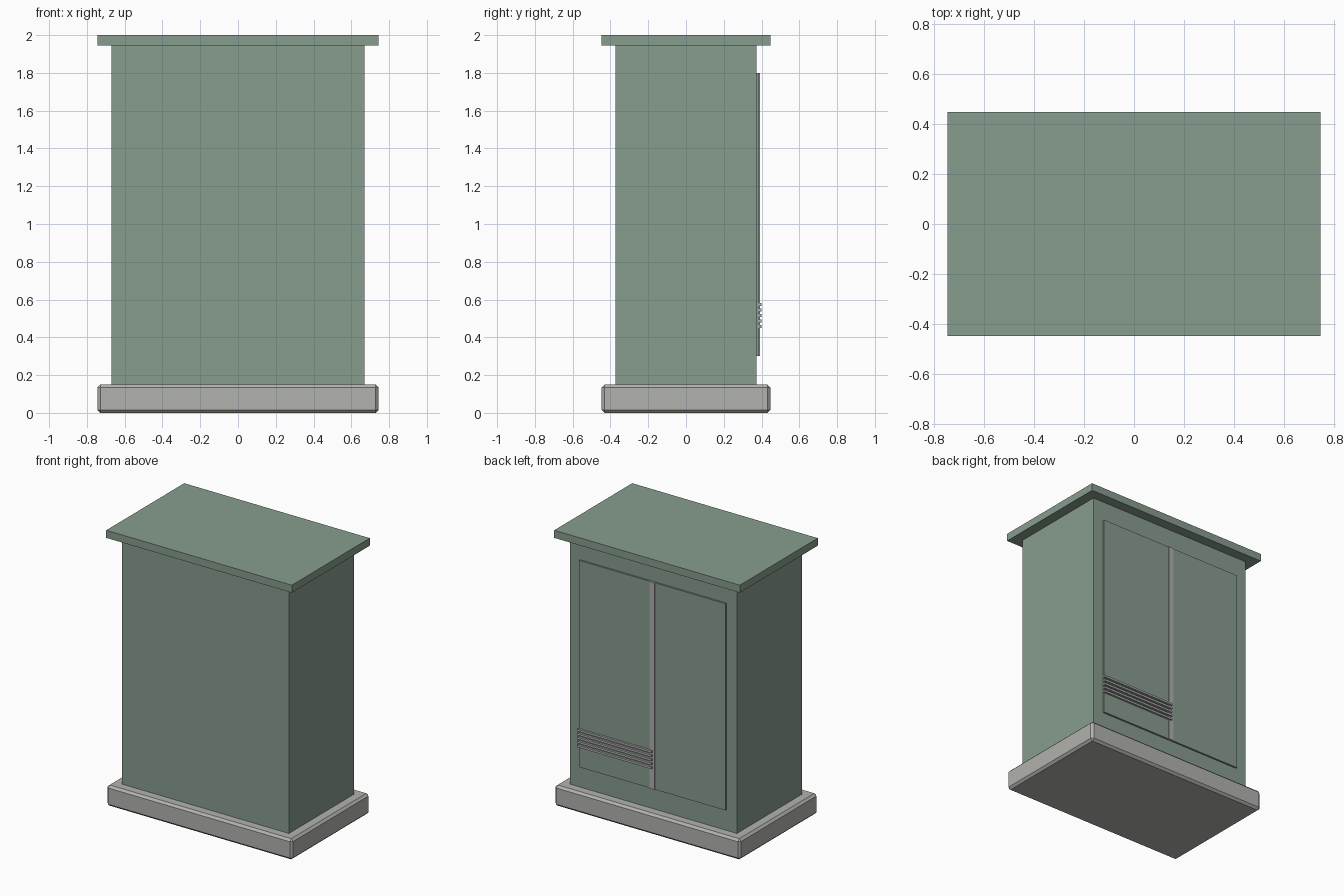
import bpy

cube = bpy.data.objects.get("Cube")
if cube:
    bpy.data.objects.remove(cube, do_unlink=True)


def material(name, colour):
    mat = bpy.data.materials.new(name)
    mat.use_nodes = True
    mat.diffuse_color = (*colour, 1)
    mat.node_tree.nodes["Principled BSDF"].inputs["Base Color"].default_value = (*colour, 1)
    return mat


green = material("sage green paint", (0.245, 0.335, 0.272))
concrete = material("concrete grey", (0.445, 0.445, 0.425))
metal = material("metal grey", (0.43, 0.43, 0.43))


def box(name, x, y, z, mat, bevel=0):
    """Box spanning the given (min, max) ranges, with optional chamfered edges."""
    spans = (x, y, z)
    bpy.ops.mesh.primitive_cube_add(size=1, location=[(a + b) / 2 for a, b in spans])
    obj = bpy.context.object
    obj.name = name
    obj.scale = [b - a for a, b in spans]
    bpy.ops.object.transform_apply(location=False, rotation=False, scale=True)
    obj.data.materials.append(mat)
    if bevel:
        mod = obj.modifiers.new("chamfer", "BEVEL")
        mod.width = bevel
        mod.segments = 1
    return obj


# Plinth, cabinet and overhanging lid
box("plinth", (-0.745, 0.745), (-0.447, 0.447), (0, 0.15), concrete, 0.016)
box("cabinet_body", (-0.67, 0.67), (-0.373, 0.373), (0.15, 1.945), green)
box("lid", (-0.745, 0.745), (-0.447, 0.447), (1.945, 2.0), green)

# Pair of doors on the back, with the strip covering their joint
for side, x in (("left", (0, 0.587)), ("right", (-0.587, 0))):
    box(side + "_door", x, (0.373, 0.386), (0.30, 1.80), green)
box("door_strip", (-0.02, 0.02), (0.373, 0.391), (0.30, 1.80), metal)

# Ventilation slats low on the left door
for i in range(5):
    z = 0.457 + i * 0.029
    box(f"vent_slat_{i + 1}", (-0.004, 0.594), (0.38, 0.401),
        (z - 0.0075, z + 0.0075), metal)
